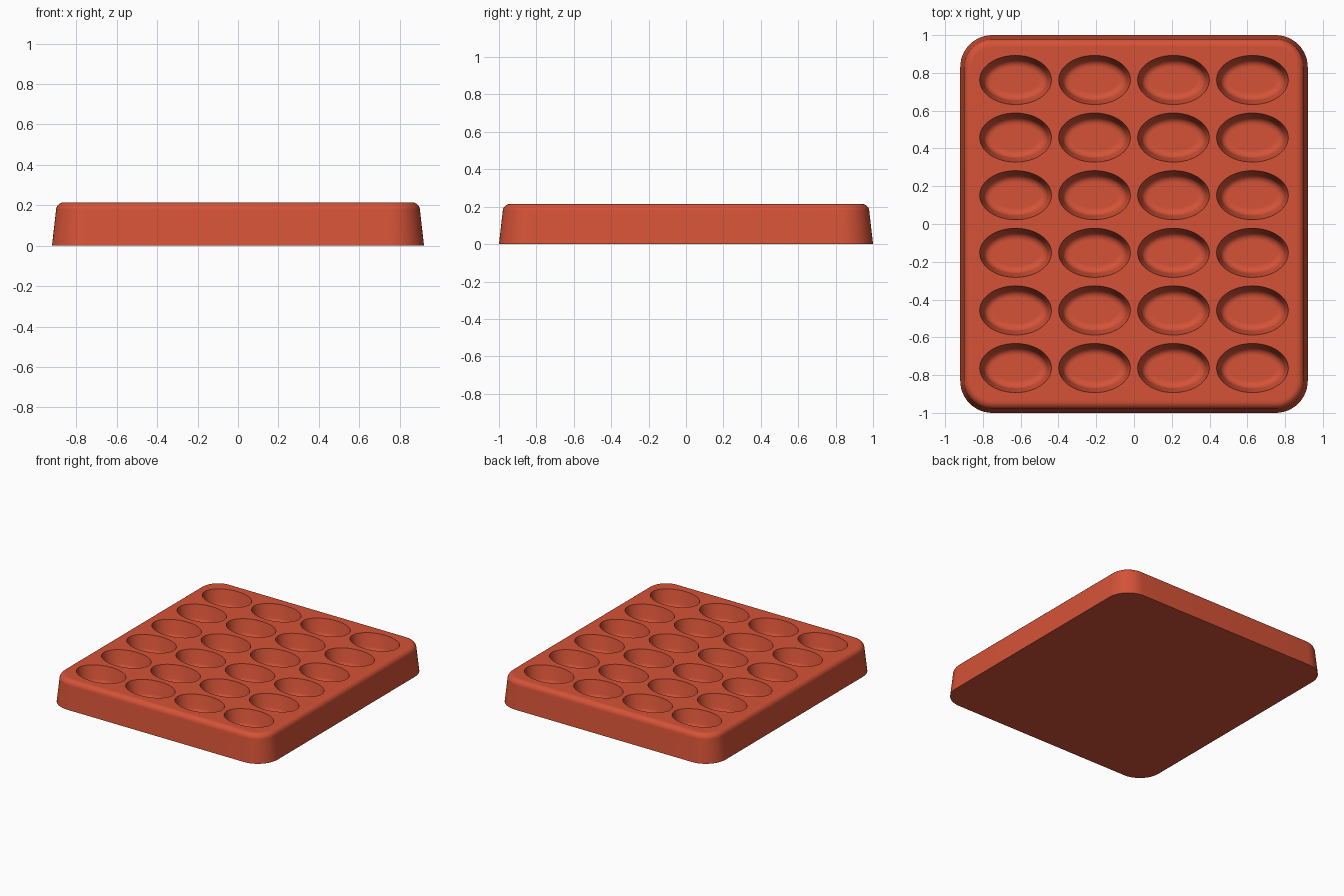
import bpy, bmesh
from math import sin, cos, pi, radians

cube = bpy.data.objects.get("Cube")
if cube:
    bpy.data.objects.remove(cube, do_unlink=True)

HALF_X, HALF_Y, HEIGHT = 0.92, 1.0, 0.215
CORNER = 0.17
WELL_X, WELL_Y, DEPTH = 0.19, 0.13, 0.13

clay = bpy.data.materials.new("terracotta_red")
clay.use_nodes = True
colour = (0.66, 0.085, 0.038, 1)
clay.diffuse_color = colour
clay.node_tree.nodes["Principled BSDF"].inputs["Base Color"].default_value = colour


def rounded_rect(inset, z, steps=12):
    """Outline of the tray, moved inwards by inset."""
    r = CORNER - inset
    points = []
    for quarter, (sx, sy) in enumerate([(1, 1), (-1, 1), (-1, -1), (1, -1)]):
        for i in range(steps + 1):
            a = (quarter + i / steps) * pi / 2
            points.append((sx * (HALF_X - CORNER) + r * cos(a),
                           sy * (HALF_Y - CORNER) + r * sin(a), z))
    return points


def ellipse(cx, cy, inset, z, steps=48):
    return [(cx + (WELL_X - inset) * cos(2 * pi * i / steps),
             cy + (WELL_Y - inset) * sin(2 * pi * i / steps), z) for i in range(steps)]


def loft(bm, outlines):
    """Skin a stack of outlines, lowest first, and cap both ends."""
    rings = [[bm.verts.new(p) for p in outline] for outline in outlines]
    for low, high in zip(rings, rings[1:]):
        for i in range(len(low)):
            j = (i + 1) % len(low)
            bm.faces.new((low[i], low[j], high[j], high[i]))
    bm.faces.new(rings[0][::-1])
    bm.faces.new(rings[-1])


def make_object(name, bm):
    bmesh.ops.recalc_face_normals(bm, faces=bm.faces)
    mesh = bpy.data.meshes.new(name)
    bm.to_mesh(mesh)
    bm.free()
    mesh.materials.append(clay)
    obj = bpy.data.objects.new(name, mesh)
    bpy.context.collection.objects.link(obj)
    return obj


# Tray block: leaning sides, rounded top edge
fillet = 0.04
profile = [(0, 0), (0.02, HEIGHT - fillet)]
for k in range(1, 8):
    a = k / 7 * pi / 2
    profile.append((0.02 + fillet * (1 - cos(a)), HEIGHT - fillet * (1 - sin(a))))
profile.append((0.065, HEIGHT))
bm = bmesh.new()
loft(bm, [rounded_rect(inset, z) for inset, z in profile])
tray = make_object("tray", bm)

# Oval wells: steep walls, rounded into a flat floor
floor = HEIGHT - DEPTH
bend = 0.04
well = [(0.064, floor)]
for k in range(7):
    a = k / 6 * radians(80)
    well.append((0.06 - bend * sin(a), floor + bend * (1 - cos(a))))
well += [(0, HEIGHT), (0, HEIGHT + 0.05)]
bm = bmesh.new()
for col in range(4):
    for row in range(6):
        cx, cy = (col - 1.5) * 0.418, (row - 2.5) * 0.305
        loft(bm, [ellipse(cx, cy, inset, z) for inset, z in well])
cutter = make_object("well_cutter", bm)

# Cut the wells and finish the shading
cut = tray.modifiers.new("wells", "BOOLEAN")
cut.operation = "DIFFERENCE"
cut.solver = "EXACT"
cut.object = cutter
bpy.context.view_layer.objects.active = tray
tray.select_set(True)
bpy.ops.object.modifier_apply(modifier=cut.name)
bpy.data.objects.remove(cutter, do_unlink=True)
bpy.ops.object.shade_smooth_by_angle(angle=radians(30))
